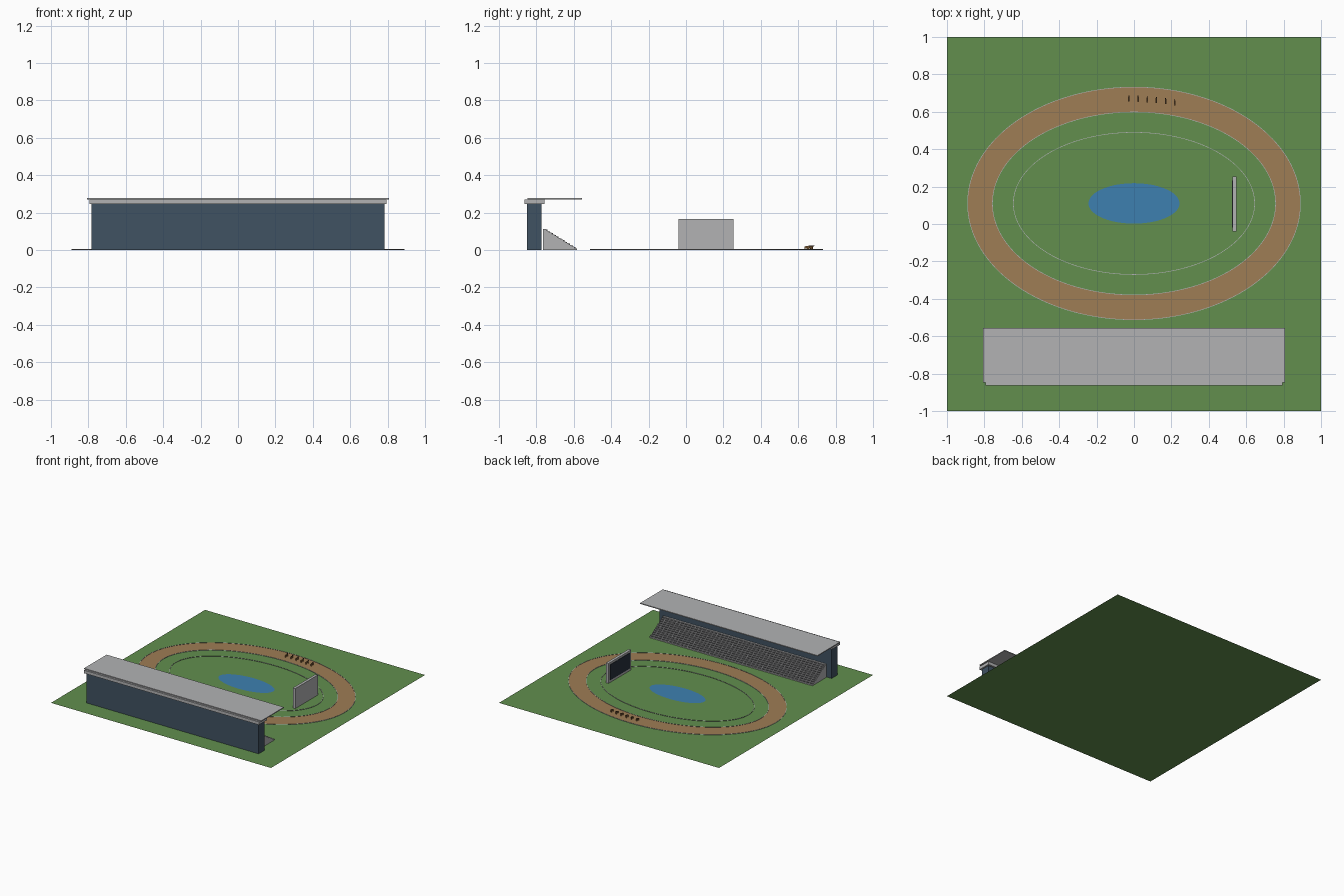
import bpy, bmesh, math

cube = bpy.data.objects.get("Cube")
if cube:
    bpy.data.objects.remove(cube, do_unlink=True)


def material(name, r, g, b):
    m = bpy.data.materials.new(name)
    m.use_nodes = True
    m.diffuse_color = (r, g, b, 1)
    m.node_tree.nodes["Principled BSDF"].inputs["Base Color"].default_value = (r, g, b, 1)
    return m


GRASS = material("grass green", 0.122, 0.275, 0.076)
DIRT = material("track dirt", 0.342, 0.205, 0.089)
WATER = material("pond blue", 0.048, 0.216, 0.434)
NAVY = material("dark slate", 0.051, 0.084, 0.122)
GREY = material("light grey", 0.445, 0.448, 0.455)
SEAT = material("seat grey", 0.14, 0.14, 0.145)
SCREEN = material("screen dark", 0.02, 0.03, 0.045)
COAT = material("horse brown", 0.30, 0.15, 0.05)
MANE = material("mane brown", 0.07, 0.04, 0.02)

CENTRE_Y = 0.11


def finish(name, bm, mat):
    bmesh.ops.recalc_face_normals(bm, faces=bm.faces)
    mesh = bpy.data.meshes.new(name)
    bm.to_mesh(mesh)
    bm.free()
    mesh.materials.append(mat)
    obj = bpy.data.objects.new(name, mesh)
    bpy.context.collection.objects.link(obj)
    return obj


def add_box(bm, x, y, z):
    """Add a box given its (min, max) range on each axis."""
    verts = bmesh.ops.create_cube(bm, size=1)["verts"]
    for v in verts:
        v.co = [(r[0] + r[1]) / 2 + c * (r[1] - r[0]) for r, c in zip((x, y, z), v.co)]


def boxes(name, mat, ranges):
    bm = bmesh.new()
    for r in ranges:
        add_box(bm, *r)
    return finish(name, bm, mat)


def ellipse(bm, rx, ry, z, n=128):
    angles = [math.tau * i / n for i in range(n)]
    return [bm.verts.new((rx * math.cos(a), CENTRE_Y + ry * math.sin(a), z)) for a in angles]


def band(name, mat, outer, inner, z, height=0):
    """Flat elliptical band, raised into a rail when it has a height."""
    bm = bmesh.new()
    a, b = ellipse(bm, *outer, z), ellipse(bm, *inner, z)
    n = len(a)
    for i in range(n):
        j = (i + 1) % n
        bm.faces.new((a[i], a[j], b[j], b[i]))
    if height:
        ext = bmesh.ops.extrude_face_region(bm, geom=bm.faces[:])
        for v in ext["geom"]:
            if isinstance(v, bmesh.types.BMVert):
                v.co.z += height
    obj = finish(name, bm, mat)
    if not height and obj.data.polygons[0].normal.z < 0:
        obj.data.flip_normals()
    return obj


# Ground
bm = bmesh.new()
bmesh.ops.create_grid(bm, x_segments=1, y_segments=1, size=1)
finish("ground", bm, GRASS)

# Track, rails and pond
band("track", DIRT, (0.89, 0.622), (0.757, 0.489), 0.002)
for name, rx, ry in (("outer_rail", 0.89, 0.622), ("inner_rail", 0.757, 0.489),
                     ("infield_rail", 0.645, 0.38)):
    band(name, GREY, (rx + 0.0015, ry + 0.0015), (rx - 0.0015, ry - 0.0015), 0.001, 0.003)
bm = bmesh.new()
bm.faces.new(ellipse(bm, 0.243, 0.108, 0.002))
finish("pond", bm, WATER)

# Grandstand building, parapet and roof
BASE = 0.0005
boxes("stand_building", NAVY, [((-0.783, 0.783), (-0.85, -0.772), (BASE, 0.246))])
boxes("stand_parapet", GREY, [((-0.795, 0.795), (-0.863, -0.757), (0.246, 0.271))])
boxes("stand_roof", GREY, [((-0.806, 0.806), (-0.848, -0.555), (0.271, 0.278))])

# Stepped seating
STEPS, COLUMNS = 12, 44
FRONT, BACK, TOP, HALF = -0.583, -0.765, 0.112, 0.74
depth, rise = (FRONT - BACK) / STEPS, TOP / STEPS
profile = [(BACK, BASE), (FRONT, BASE)]
for i in range(STEPS):
    y = FRONT - i * depth
    profile += [(y, (i + 1) * rise), (y - depth, (i + 1) * rise)]
bm = bmesh.new()
side = bm.faces.new([bm.verts.new((-HALF, y, z)) for y, z in profile])
ext = bmesh.ops.extrude_face_region(bm, geom=[side])
for v in ext["geom"]:
    if isinstance(v, bmesh.types.BMVert):
        v.co.x = HALF
finish("seating_steps", bm, GREY)

# Rows of seats, each tucked against the next riser
pitch = 2 * HALF / COLUMNS
seats = []
for i in range(STEPS - 1):
    y = FRONT - (i + 1) * depth
    z = (i + 1) * rise
    for c in range(COLUMNS):
        x = -HALF + (c + 0.5) * pitch
        seats.append(((x - pitch * 0.3, x + pitch * 0.3), (y, y + depth * 0.55),
                      (z, z + rise * 0.6)))
boxes("seats", SEAT, seats)

# Scoreboard with its screen facing the infield
boxes("scoreboard", GREY, [((0.527, 0.549), (-0.04, 0.253), (BASE, 0.165))])
boxes("scoreboard_screen", SCREEN, [((0.524, 0.528), (-0.02, 0.233), (0.02, 0.148))])

# Row of horses on the back straight
for i in range(6):
    x = -0.027 + i * 0.049
    y = 0.67 - 0.0008 * i * i
    w = 0.004
    body = [((x - w, x + w), (y - 0.016, y + 0.01), (0.010, 0.019))]
    for sx in (-1, 1):
        for ly in (-0.014, 0.008):
            lx = x + sx * 0.0027
            body.append(((lx - 0.0013, lx + 0.0013), (y + ly - 0.002, y + ly + 0.002),
                         (0.002, 0.011)))
    boxes(f"horse_{i + 1}", COAT, body)
    boxes(f"horse_head_{i + 1}", MANE, [
        ((x - 0.0025, x + 0.0025), (y + 0.005, y + 0.011), (0.017, 0.025)),
        ((x - 0.0025, x + 0.0025), (y + 0.008, y + 0.017), (0.021, 0.025)),
        ((x - 0.002, x + 0.002), (y - 0.012, y + 0.006), (0.018, 0.021))])
